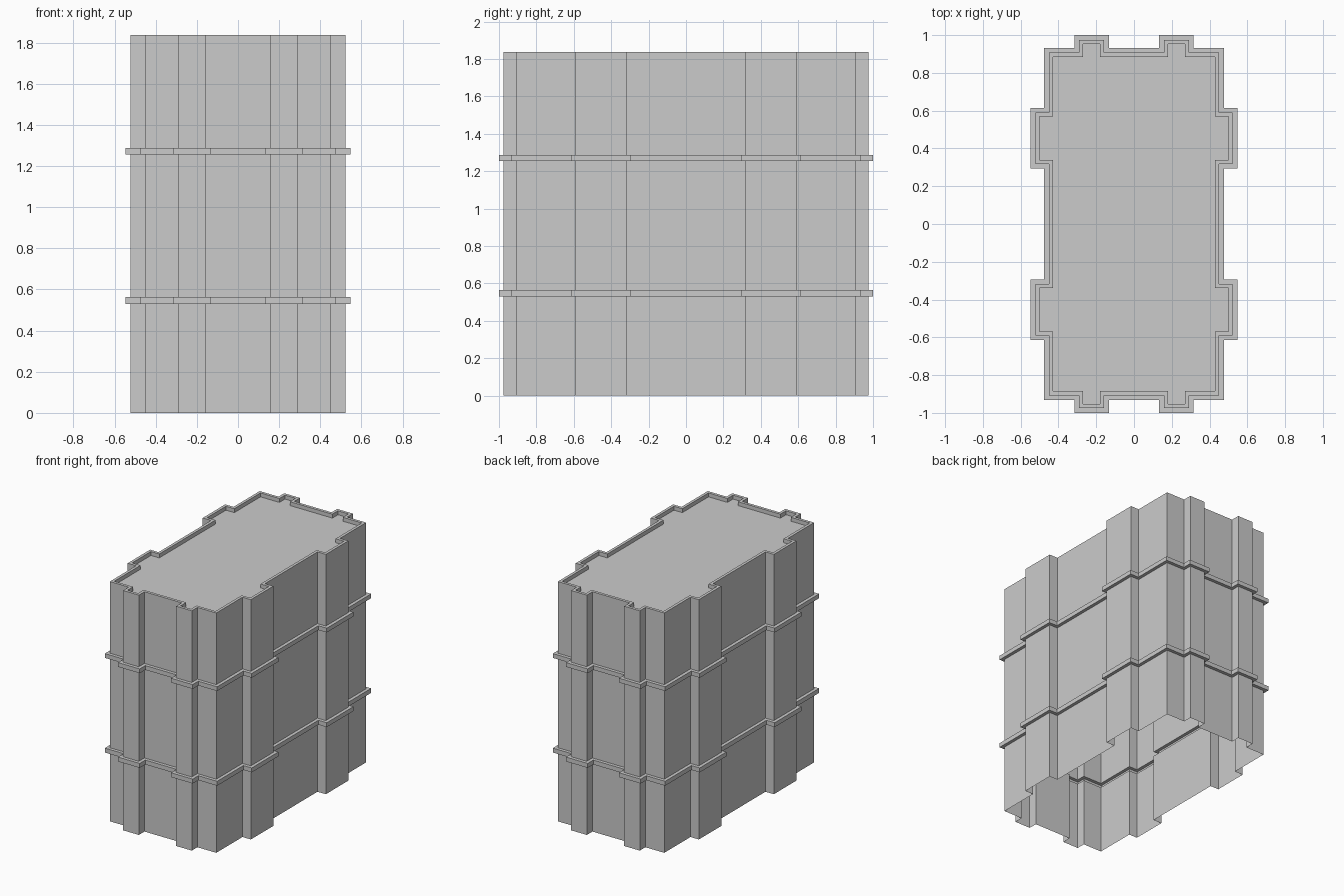
import bpy

if "Cube" in bpy.data.objects:
    bpy.data.objects.remove(bpy.data.objects["Cube"])

BAND, LIP = 0.025, -0.022   # how far bands stick out / parapet steps in
TOP, ROOF = 1.837, 1.807    # parapet top and recessed roof heights


def outline(d):
    """Plan of the building with eight pilasters, offset outward by d."""
    x, xp = 0.451 + d, 0.522 + d        # side wall, side pilaster face
    y, yp = 0.907 + d, 0.975 + d        # end wall, end pilaster face
    a, b = 0.158 - d, 0.291 + d         # end pilaster, x range
    e, f = 0.318 - d, 0.590 + d         # side pilaster, y range
    quarter = [(x, e), (xp, e), (xp, f), (x, f), (x, y),
               (b, y), (b, yp), (a, yp), (a, y)]
    q2 = [(-px, py) for px, py in reversed(quarter)]
    half = quarter + q2
    return half + [(-px, -py) for px, py in half]


def loft(name, levels, cap=False):
    """Open shell joining the outline at each (z, offset) level."""
    verts, faces = [], []
    for z, d in levels:
        verts += [(px, py, z) for px, py in outline(d)]
    n = len(outline(0))
    for k in range(len(levels) - 1):
        for i in range(n):
            j = (i + 1) % n
            faces.append((k * n + i, k * n + j, (k + 1) * n + j, (k + 1) * n + i))
    if cap:
        faces.append(tuple(range((len(levels) - 1) * n, len(levels) * n)))
    mesh = bpy.data.meshes.new(name)
    mesh.from_pydata(verts, [], faces)
    mesh.update()
    obj = bpy.data.objects.new(name, mesh)
    bpy.context.collection.objects.link(obj)
    return obj


# Thin outer walls, open underneath, folded outward into two ledge bands
walls = [(0, 0)]
for low, high in ((0.53, 0.564), (1.255, 1.288)):
    walls += [(low, 0), (low, BAND), (high, BAND), (high, 0)]
loft("walls_with_bands", walls + [(TOP, 0)])

# Parapet rim and recessed flat roof
loft("parapet_and_roof", [(TOP, 0), (TOP, LIP), (ROOF, LIP)], cap=True)
